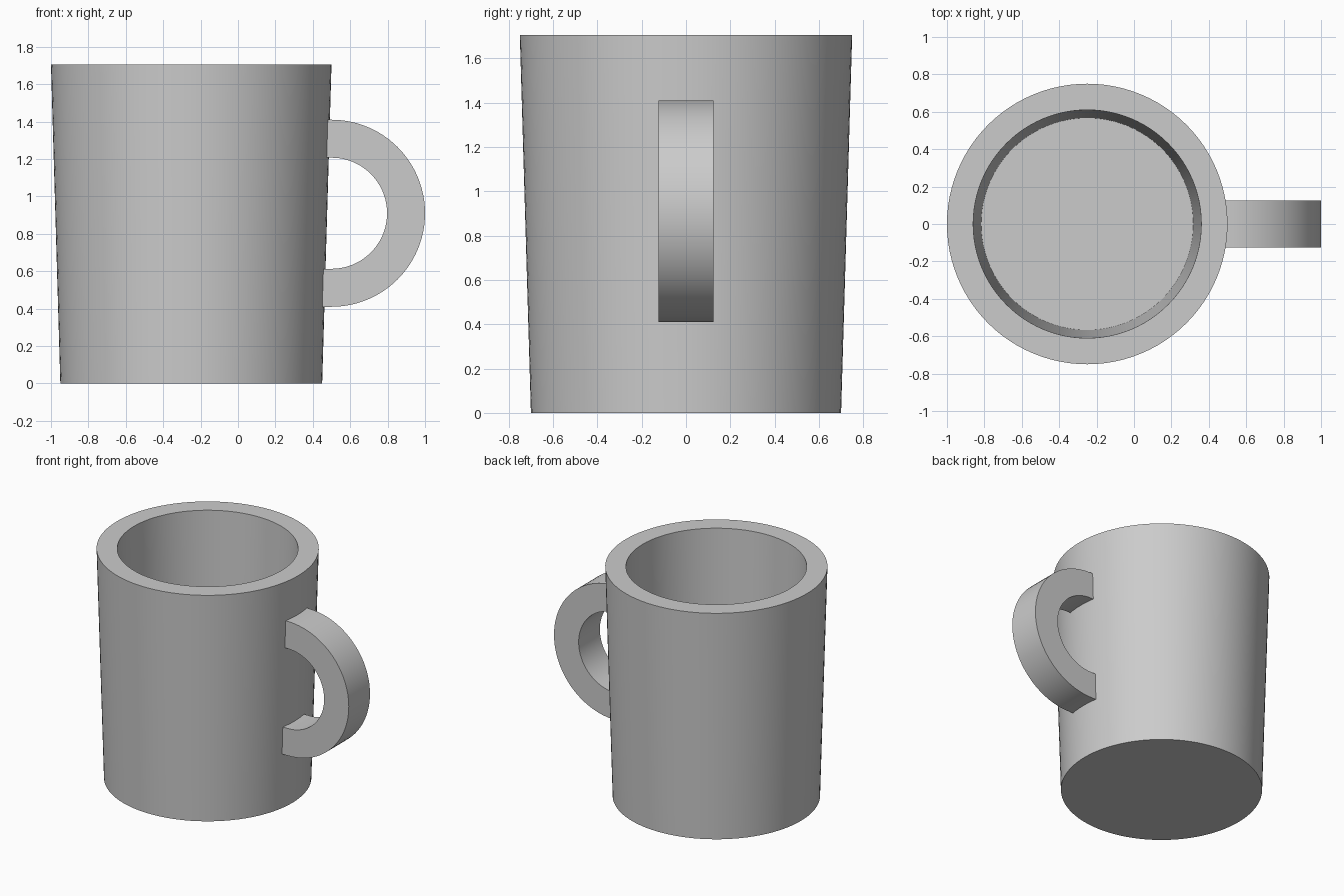
import bpy, bmesh
from math import pi, sin, cos

cube = bpy.data.objects.get("Cube")
if cube:
    bpy.data.objects.remove(cube, do_unlink=True)

# Single ceramic colour
grey = bpy.data.materials.new("light grey ceramic")
grey.use_nodes = True
colour = (0.6, 0.6, 0.6, 1)
grey.diffuse_color = colour
grey.node_tree.nodes["Principled BSDF"].inputs["Base Color"].default_value = colour


def finish(name, bm, location):
    bmesh.ops.remove_doubles(bm, verts=bm.verts, dist=0.0005)
    bmesh.ops.recalc_face_normals(bm, faces=bm.faces)
    mesh = bpy.data.meshes.new(name)
    bm.to_mesh(mesh)
    bm.free()
    mesh.materials.append(grey)
    obj = bpy.data.objects.new(name, mesh)
    obj.location = location
    bpy.context.collection.objects.link(obj)
    bpy.ops.object.select_all(action="DESELECT")
    obj.select_set(True)
    bpy.context.view_layer.objects.active = obj
    bpy.ops.object.shade_smooth_by_angle(angle=pi / 6)
    return obj


# Mug body: tapered wall, flat rim, cavity and floor turned from one profile
bm = bmesh.new()
profile = [(0, 0), (0.70, 0), (0.75, 1.706), (0.61, 1.706), (0.567, 0.17), (0, 0.17)]
verts = [bm.verts.new((r, 0, z)) for r, z in profile]
edges = [bm.edges.new(pair) for pair in zip(verts, verts[1:])]
bmesh.ops.spin(bm, geom=verts + edges, axis=(0, 0, 1), cent=(0, 0, 0),
               angle=2 * pi, steps=96)
finish("mug_body", bm, (-0.25, 0, 0))

# Handle: half ring of rectangular section, its ends sunk into the wall
bm = bmesh.new()
steps, half_width, sink = 48, 0.125, -0.1
path = [(sink, 1, 0)]
path += [(0, sin(a), cos(a)) for a in (pi / 2 - pi * i / steps for i in range(steps + 1))]
path += [(sink, -1, 0)]
rings = []
for shift, up, out in path:
    rings.append([bm.verts.new((shift + r * out, y, r * up))
                  for r, y in ((0.5, -half_width), (0.5, half_width),
                               (0.297, half_width), (0.297, -half_width))])
for a, b in zip(rings, rings[1:]):
    for i in range(4):
        j = (i + 1) % 4
        bm.faces.new((a[i], a[j], b[j], b[i]))
bm.faces.new(rings[0])
bm.faces.new(rings[-1])
finish("handle", bm, (0.5, 0, 0.91))
